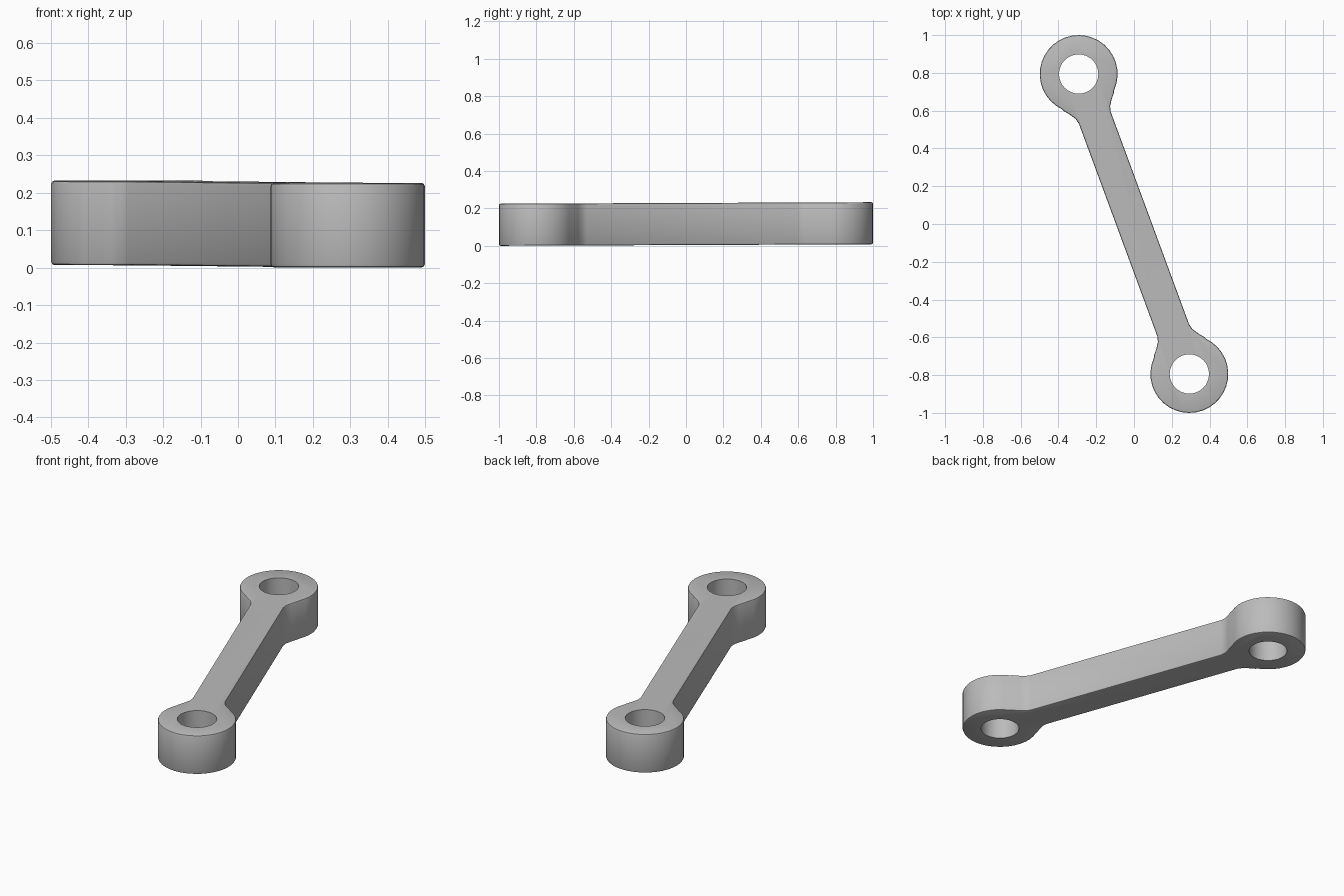
import bpy, bmesh
from math import sin, cos, pi, atan2, hypot, radians
from mathutils import Matrix, Vector

cube = bpy.data.objects.get("Cube")
if cube:
    bpy.data.objects.remove(cube, do_unlink=True)

END = Vector((-0.293, 0.794, 0))      # centre of the back eye
REACH = hypot(END.x, END.y)
TURN = Matrix.Rotation(atan2(-END.x, END.y), 4, 'Z')
EYE_R, HOLE_R, HALF_BAR = 0.206, 0.104, 0.09
LOW, HIGH, RIM = 0.004, 0.229, 0.008

mat = bpy.data.materials.new("plain_grey")
mat.use_nodes = True
mat.diffuse_color = (0.5, 0.5, 0.5, 1)
mat.node_tree.nodes["Principled BSDF"].inputs["Base Color"].default_value = (0.5, 0.5, 0.5, 1)

# Outline of one half: flared neck, round eye, flared neck
neck = [(HALF_BAR, REACH - 0.247), (0.097, REACH - 0.218),
        (0.117, REACH - 0.187), (0.139, REACH - 0.16)]
start, steps = radians(-44), 26
sweep = pi - 2 * start
arc = [(EYE_R * cos(start + sweep * i / steps),
        REACH + EYE_R * sin(start + sweep * i / steps)) for i in range(steps + 1)]
half = neck + arc + [(-x, y) for x, y in reversed(neck)]
outline = half + [(-x, -y) for x, y in half]

# Link body: extruded outline with a fine bevel on both rims
bm = bmesh.new()
base = bm.faces.new([bm.verts.new((x, y, LOW)) for x, y in outline])
ext = bmesh.ops.extrude_face_region(bm, geom=[base])
bmesh.ops.translate(bm, vec=(0, 0, HIGH - LOW),
                    verts=[v for v in ext["geom"] if isinstance(v, bmesh.types.BMVert)])
bmesh.ops.recalc_face_normals(bm, faces=bm.faces)
rims = [e for e in bm.edges if abs(e.verts[0].co.z - e.verts[1].co.z) < 1e-5]
bmesh.ops.bevel(bm, geom=rims, offset=RIM, segments=2, profile=0.5, affect='EDGES')
bm.transform(TURN)
mesh = bpy.data.meshes.new("link_arm")
bm.to_mesh(mesh)
bm.free()
mesh.materials.append(mat)
link = bpy.data.objects.new("link_arm", mesh)
bpy.context.collection.objects.link(link)
bpy.context.view_layer.objects.active = link
link.select_set(True)

# Pin holes through both eyes
for side, name in ((1, "back_hole_cutter"), (-1, "front_hole_cutter")):
    bm = bmesh.new()
    bmesh.ops.create_cone(bm, cap_ends=True, segments=32, radius1=HOLE_R,
                          radius2=HOLE_R, depth=1,
                          matrix=Matrix.Translation(END * side))
    cut_mesh = bpy.data.meshes.new(name)
    bm.to_mesh(cut_mesh)
    bm.free()
    cut_mesh.materials.append(mat)
    cutter = bpy.data.objects.new(name, cut_mesh)
    cutter.hide_render = True
    bpy.context.collection.objects.link(cutter)
    mod = link.modifiers.new("pin_hole", 'BOOLEAN')
    mod.operation, mod.solver, mod.object = 'DIFFERENCE', 'EXACT', cutter
    bpy.ops.object.modifier_apply(modifier=mod.name)
    bpy.data.objects.remove(cutter, do_unlink=True)

# Slight rise toward the back
for v in mesh.vertices:
    v.co.z += 0.004 * v.co.y
bpy.ops.object.shade_smooth_by_angle(angle=radians(30))
